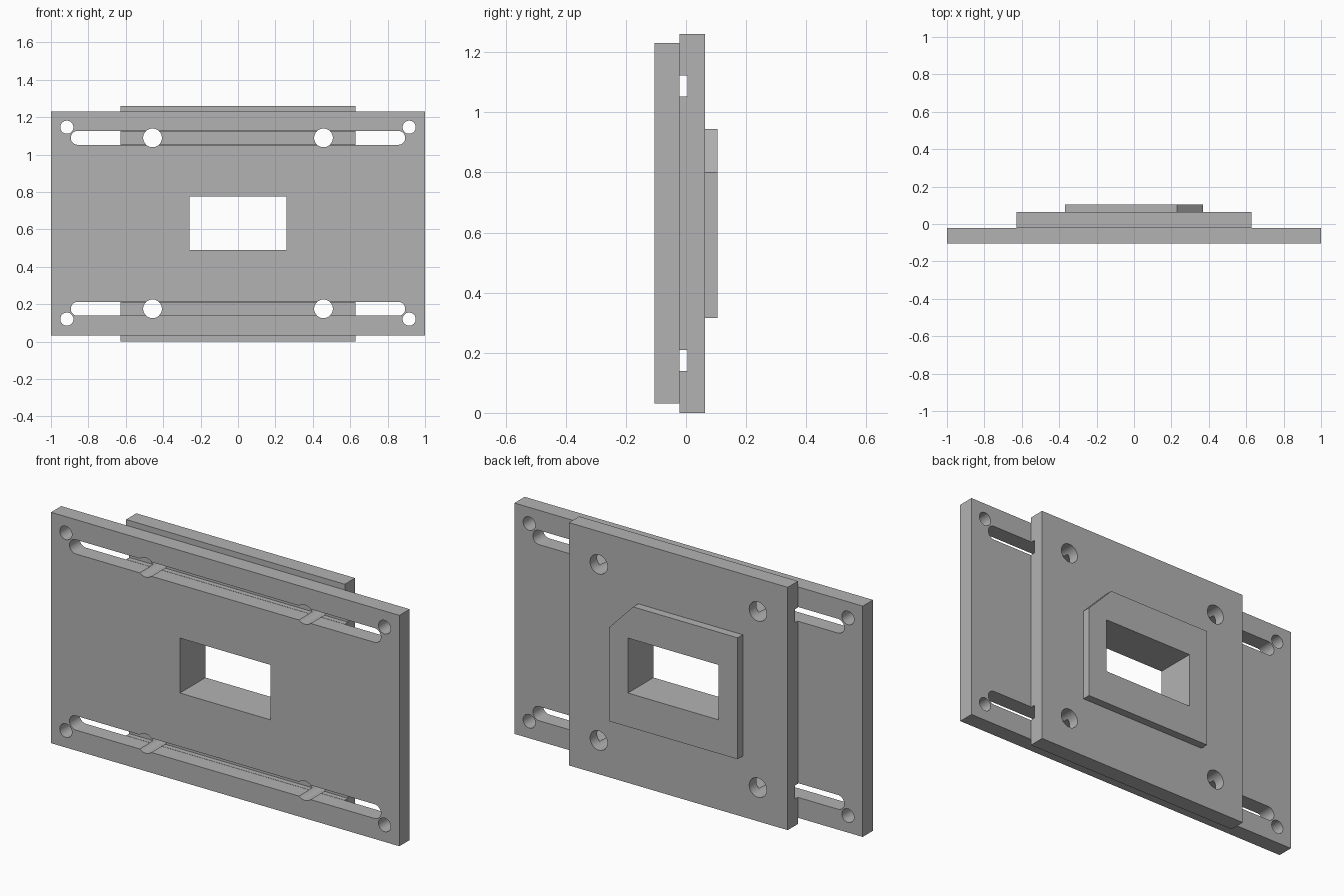
import bpy
import bmesh
from math import cos, sin, pi

cube = bpy.data.objects.get("Cube")
if cube:
    bpy.data.objects.remove(cube, do_unlink=True)

metal = bpy.data.materials.new("plain grey")
GREY = (0.45, 0.45, 0.45, 1)
metal.use_nodes = True
metal.diffuse_color = GREY
metal.node_tree.nodes["Principled BSDF"].inputs["Base Color"].default_value = GREY


def prism(name, outline, y0, y1):
    """Extrude an (x, z) outline from y0 to y1."""
    bm = bmesh.new()
    face = bm.faces.new([bm.verts.new((x, y0, z)) for x, z in outline])
    grown = bmesh.ops.extrude_face_region(bm, geom=[face])["geom"]
    verts = [g for g in grown if isinstance(g, bmesh.types.BMVert)]
    bmesh.ops.translate(bm, verts=verts, vec=(0, y1 - y0, 0))
    bmesh.ops.recalc_face_normals(bm, faces=bm.faces)
    mesh = bpy.data.meshes.new(name)
    bm.to_mesh(mesh)
    bm.free()
    mesh.materials.append(metal)
    obj = bpy.data.objects.new(name, mesh)
    bpy.context.collection.objects.link(obj)
    return obj


def rect(half, z0, z1):
    return [(-half, z0), (half, z0), (half, z1), (-half, z1)]


def slot(cx, cz, r, half=0.0, n=24):
    """Circle, or a round-ended slot when half is the straight half length."""
    pts = []
    for side, start in ((1, -pi / 2), (-1, pi / 2)):
        steps = range(n + 1) if half else range(n)
        for i in steps:
            a = start + pi * i / n
            pts.append((cx + side * half + r * cos(a), cz + r * sin(a)))
    return pts


def cut(obj, outlines, y0=-0.3, y1=0.3):
    """Cut each outline through the part between two depths."""
    bpy.context.view_layer.objects.active = obj
    for outline in outlines:
        cutter = prism("cutter", outline, y0, y1)
        cutter.hide_render = True
        mod = obj.modifiers.new("cut", 'BOOLEAN')
        mod.operation = 'DIFFERENCE'
        mod.solver = 'EXACT'
        mod.object = cutter
        bpy.ops.object.modifier_apply(modifier=mod.name)
        bpy.data.objects.remove(cutter, do_unlink=True)


# Depths of the layers and heights of the slot rows
FRONT, JOINT, BACK, END = -0.105, -0.021, 0.063, 0.105
ROWS = (0.175, 1.089)
window = rect(0.26, 0.49, 0.775)
bolt_holes = [slot(s * 0.457, z, 0.05) for s in (-1, 1) for z in ROWS]
corner_holes = [slot(s * 0.915, z, 0.035) for s in (-1, 1) for z in (0.12, 1.146)]
long_slots = [slot(0, z, 0.037, 0.857) for z in ROWS]

# Wide front plate with adjustment slots
front_plate = prism("front_plate", rect(1.0, 0.032, 1.23), FRONT, JOINT)
cut(front_plate, [window] + corner_holes + long_slots + bolt_holes)

# Back plate with shallow grooves across its front face
back_plate = prism("back_plate", rect(0.628, 0, 1.26), JOINT, BACK)
cut(back_plate, [window] + bolt_holes)
cut(back_plate, [rect(0.8, z - 0.036, z + 0.034) for z in ROWS], JOINT - 0.1, 0.005)

# Raised pad with one clipped corner
pad_outline = [(-0.37, 0.315), (0.37, 0.315), (0.37, 0.8), (0.23, 0.945), (-0.37, 0.945)]
raised_pad = prism("raised_pad", pad_outline, BACK, END)
cut(raised_pad, [window])

# Smooth hole walls, sharp edges elsewhere
for obj in (front_plate, back_plate, raised_pad):
    bpy.ops.object.select_all(action='DESELECT')
    obj.select_set(True)
    bpy.context.view_layer.objects.active = obj
    bpy.ops.object.shade_smooth_by_angle(angle=pi / 6)
